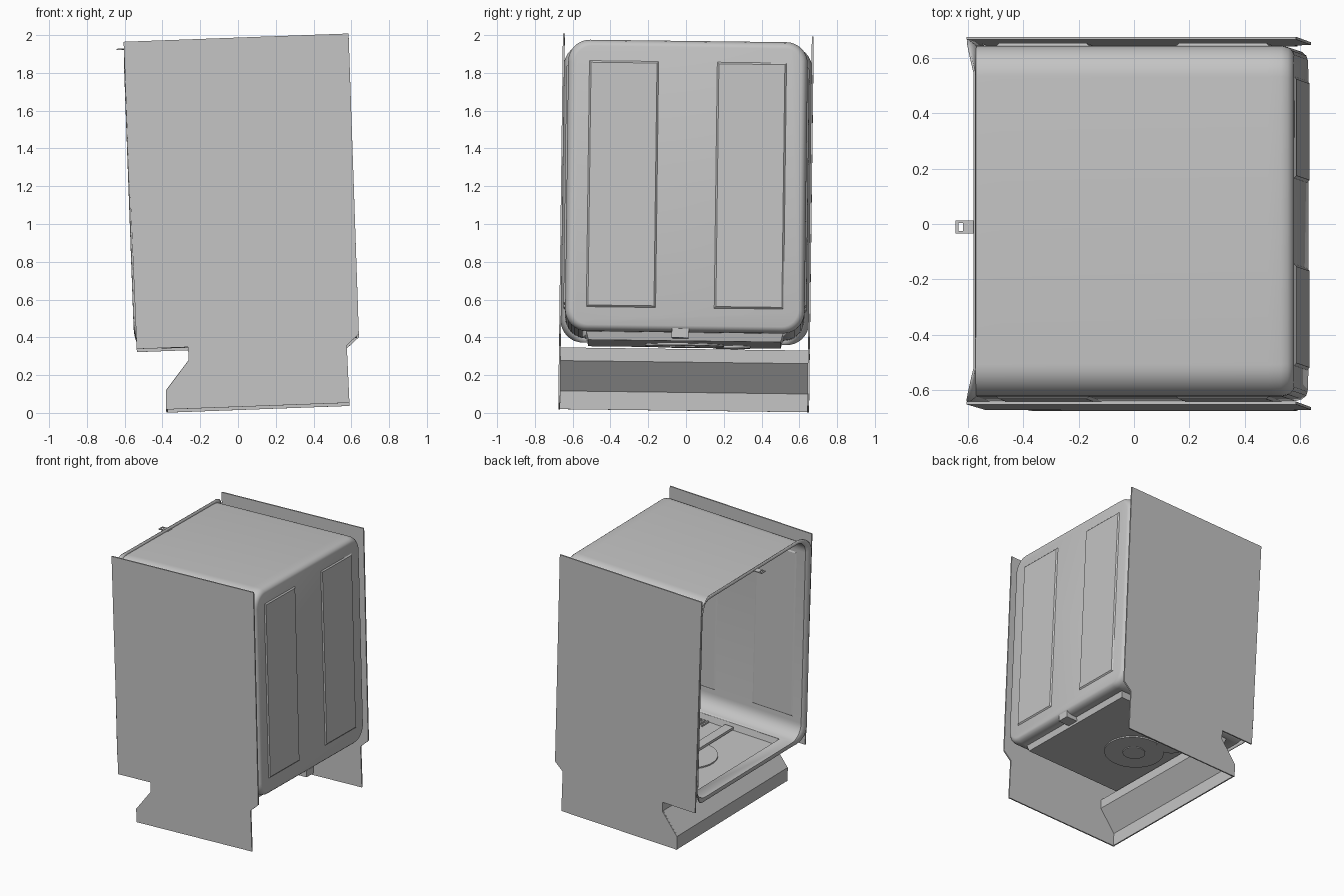
import bpy, bmesh, math
from mathutils import Matrix, Vector

if "Cube" in bpy.data.objects:
    bpy.data.objects.remove(bpy.data.objects["Cube"], do_unlink=True)

# One plain grey metal
metal = bpy.data.materials.new("grey_metal")
metal.use_nodes = True
GREY = (0.55, 0.55, 0.55, 1)
metal.diffuse_color = GREY
metal.node_tree.nodes["Principled BSDF"].inputs["Base Color"].default_value = GREY

# The whole cabinet leans slightly
TILT = (Matrix.Translation((0, 0, 1)) @ Matrix.Rotation(math.radians(-2.1), 4, 'Y')
        @ Matrix.Rotation(math.radians(-0.72), 4, 'X') @ Matrix.Translation((0, 0, -1)))


def finish(name, bm, thickness=0, smooth=False):
    bmesh.ops.recalc_face_normals(bm, faces=bm.faces[:])
    mesh = bpy.data.meshes.new(name)
    bm.to_mesh(mesh)
    bm.free()
    ob = bpy.data.objects.new(name, mesh)
    bpy.context.collection.objects.link(ob)
    mesh.materials.append(metal)
    ob.matrix_world = TILT
    if thickness:
        mod = ob.modifiers.new("sheet", 'SOLIDIFY')
        mod.thickness, mod.offset = thickness, 0
    if smooth:
        bpy.ops.object.select_all(action='DESELECT')
        ob.select_set(True)
        bpy.context.view_layer.objects.active = ob
        bpy.ops.object.shade_smooth_by_angle(angle=math.radians(35))
    return ob


def box(name, x, y, z):
    bm = bmesh.new()
    bmesh.ops.create_cube(bm, size=1)
    for v in bm.verts:
        v.co = Vector([(r[0] + r[1]) / 2 + c * (r[1] - r[0]) for c, r in zip(v.co, (x, y, z))])
    return finish(name, bm)


def sheet(name, outline, y0, y1, closed):
    """Extrude an (x, z) outline along y; closed makes a slab."""
    bm = bmesh.new()
    a = [bm.verts.new((x, y0, z)) for x, z in outline]
    b = [bm.verts.new((x, y1, z)) for x, z in outline]
    n = len(a)
    for i in range(n if closed else n - 1):
        j = (i + 1) % n
        bm.faces.new((a[i], a[j], b[j], b[i]))
    if closed:
        bm.faces.new(a)
        bm.faces.new(b)
    return finish(name, bm, 0 if closed else 0.01)


def emboss(name, axis, base, out, u, v, slope=0.012):
    """Shallow raised panel with sloped borders, facing x (0) or y (1)."""
    bm = bmesh.new()
    rings = []
    for h, s in ((base, 0), (base + out, slope)):
        pts = [(u[0] + s, v[0] + s), (u[1] - s, v[0] + s), (u[1] - s, v[1] - s), (u[0] + s, v[1] - s)]
        rings.append([bm.verts.new((h, p, q) if axis == 0 else (p, h, q)) for p, q in pts])
    for i in range(4):
        j = (i + 1) % 4
        bm.faces.new((rings[0][i], rings[0][j], rings[1][j], rings[1][i]))
    bm.faces.new(rings[0])
    bm.faces.new(rings[1])
    return finish(name, bm)


def disc(name, x, y, z, r, h):
    bm = bmesh.new()
    bmesh.ops.create_cone(bm, cap_ends=True, segments=40, radius1=r, radius2=r, depth=h,
                          matrix=Matrix.Translation((x, y, z)))
    return finish(name, bm, smooth=True)


def rounded(hy, z0, z1, r, seg=8):
    """Rounded rectangle in (y, z); its last edge is the straight bottom."""
    pts = []
    for cy, cz, start in ((hy - r, z0 + r, -90), (hy - r, z1 - r, 0),
                          (-hy + r, z1 - r, 90), (-hy + r, z0 + r, 180)):
        for k in range(seg + 1):
            a = math.radians(start + 90 * k / seg)
            pts.append((cy + r * math.cos(a), cz + r * math.sin(a)))
    return pts


# Side panels with the notched toe-kick outline
outline = [(-.57, 1.978), (.622, 1.978), (.618, .386), (.552, .329), (.555, .024),
           (-.416, .024), (-.414, .124), (-.288, .28), (-.288, .35), (-.56, .35)]
for side, s in (("right", -1), ("left", 1)):
    sheet(side + "_side_panel", outline, s * 0.654, s * 0.664, True)

# Folded kick plate between the panels
sheet("kick_plate", [(-.411, .026), (-.409, .124), (-.283, .28), (-.283, .348)], -.655, .655, False)

# Tub shell: rounded sections lofted from the flared mouth to the closed end
sections = [(-.54, .655, .385, 1.968, .12), (-.54, .63, .41, 1.945, .11), (-.44, .63, .41, 1.945, .11),
            (.52, .63, .41, 1.945, .11), (.565, .63, .41, 1.945, .11), (.588, .624, .416, 1.939, .106),
            (.602, .612, .428, 1.927, .098), (.606, .60, .44, 1.915, .09)]
bm = bmesh.new()
loops = []
for i, (x, hy, z0, z1, r) in enumerate(sections):
    loop = []
    for y, z in rounded(hy, z0, z1, r):
        t = min(1, max(0, (abs(y) - .53) / .12)) if i == 0 else 0
        loop.append(bm.verts.new((x - .03 * t, y, z)))
    loops.append(loop)
for i, (a, b) in enumerate(zip(loops, loops[1:])):
    n = len(a)
    for k in range(n):
        if i == 2 and k == n - 1:      # opening for the sunken floor pan
            continue
        j = (k + 1) % n
        bm.faces.new((a[k], a[j], b[j], b[k]))
bm.faces.new(loops[-1])
finish("tub_shell", bm, 0.008, True)

# Sunken floor pan
bm = bmesh.new()
rings = []
for inset, z in ((0, .41), (.012, .364)):
    rings.append([bm.verts.new((x, y, z)) for x, y in (
        (-.44 + inset, -.52 + inset), (.52 - inset, -.52 + inset),
        (.52 - inset, .52 - inset), (-.44 + inset, .52 - inset))])
for i in range(4):
    j = (i + 1) % 4
    bm.faces.new((rings[0][i], rings[0][j], rings[1][j], rings[1][i]))
bm.faces.new(rings[1])
finish("floor_pan", bm, 0.006)

# Round sump bosses, showing on both faces of the floor pan
disc("sump_boss", -.03, 0, .364, .21, .024)
disc("sump_hub", -.03, 0, .364, .08, .036)
disc("drain_boss", -.16, .25, .364, .10, .03)

# Floor bar and ribs inside the pan
box("floor_bar", (-.065, .005), (-.50, .50), (.376, .395))
for i in range(12):
    x = .14 + i * .03
    for side, s in (("right", -1), ("left", 1)):
        box(f"{side}_floor_rib_{i + 1}", (x, x + .012), sorted((s * .42, s * .50)), (.366, .378))

# Raised panels on the closed end and the tub sides, with inner counterparts
for side, s in (("right", -1), ("left", 1)):
    u = sorted((s * .152, s * .525))
    emboss(side + "_end_emboss", 0, .607, .011, u, (.53, 1.84))
    emboss(side + "_end_emboss_inner", 0, .603, -.006, u, (.53, 1.84))
    for place, ux in (("front", (-.47, -.13)), ("rear", (.18, .52))):
        emboss(f"{side}_{place}_wall_emboss", 1, s * .632, s * .011, ux, (.55, 1.82))
        emboss(f"{side}_{place}_wall_emboss_inner", 1, s * .627, s * -.006, ux, (.55, 1.82))

# Lower rear tab
box("rear_tab", (.515, .607), (-.068, .022), (.375, .425))

# Slotted latch plate at the top of the mouth
for i, (x, y) in enumerate((((-.61, -.60), (-.047, .001)), ((-.583, -.53), (-.047, .001)),
                            ((-.60, -.583), (-.047, -.037)), ((-.60, -.583), (-.009, .001)))):
    box(f"latch_plate_{i + 1}", x, y, (1.944, 1.95))
